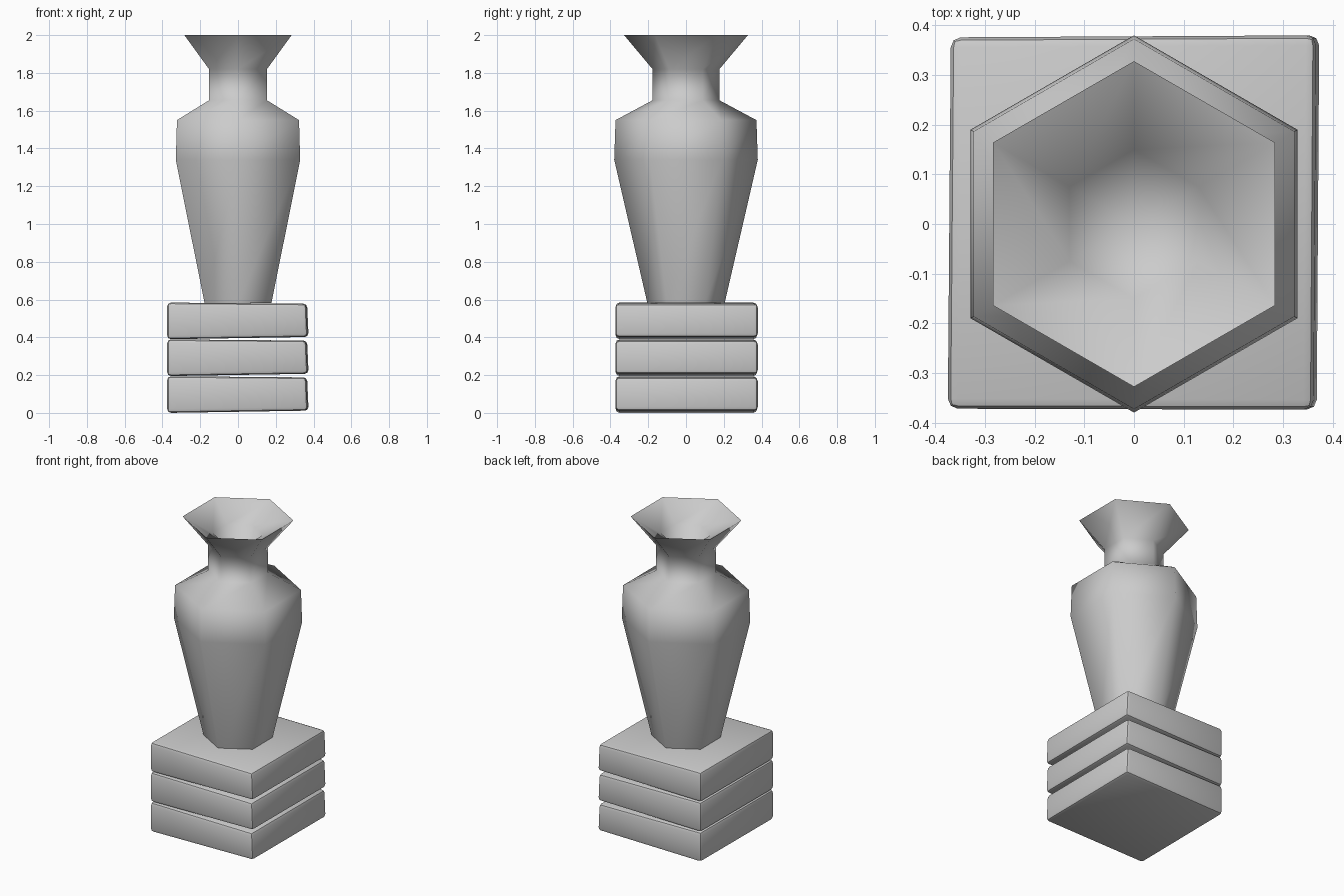
import bpy, bmesh, math

if "Cube" in bpy.data.objects:
    bpy.data.objects.remove(bpy.data.objects["Cube"])


def finish(name, bm, angle):
    bmesh.ops.recalc_face_normals(bm, faces=bm.faces)
    me = bpy.data.meshes.new(name)
    bm.to_mesh(me)
    bm.free()
    ob = bpy.data.objects.new(name, me)
    bpy.context.collection.objects.link(ob)
    bpy.ops.object.select_all(action='DESELECT')
    bpy.context.view_layer.objects.active = ob
    ob.select_set(True)
    bpy.ops.object.shade_smooth_by_angle(angle=math.radians(angle))
    return ob


# Three stacked, slightly irregular stone slabs
corners = {(-1, -1): (-0.375, -0.372), (1, -1): (0.369, -0.374),
           (1, 1): (0.374, 0.38), (-1, 1): (-0.369, 0.376)}
for i in range(3):
    bm = bmesh.new()
    bmesh.ops.create_cube(bm, size=2)
    for v in bm.verts:
        sx, sy, sz = (round(c) for c in v.co)
        x, y = corners[(sx, sy)]
        if sz > 0:
            z = 0.194 if sx < 0 else 0.188
            x -= 0.008 if sx > 0 else 0
        else:
            z = 0.0 if sx < 0 else 0.012
        v.co = (x, y, z + i * 0.195)
    bmesh.ops.bevel(bm, geom=bm.edges[:], offset=0.02, segments=2,
                    profile=0.5, affect='EDGES')
    finish(f"plinth_slab_{i + 1}", bm, 40)

# Six-sided vase: outer wall, sharp rim, then funnel and pointed inside
profile = [(0.205, 0.583), (0.38, 1.34), (0.373, 1.55), (0.177, 1.655),
           (0.177, 1.82), (0.328, 2.0), (0.15, 1.9)]
bm = bmesh.new()
rings = []
for r, z in profile:
    rings.append([bm.verts.new((r * math.cos(a), r * math.sin(a), z))
                  for a in (math.radians(90 + 60 * k) for k in range(6))])
for lo, hi in zip(rings, rings[1:]):
    for k in range(6):
        n = (k + 1) % 6
        bm.faces.new((lo[k], lo[n], hi[n], hi[k]))
apex = bm.verts.new((0, 0, 1.5))
for k in range(6):
    bm.faces.new((rings[-1][k], rings[-1][(k + 1) % 6], apex))
bm.faces.new(rings[0][::-1])
finish("vase", bm, 75)
